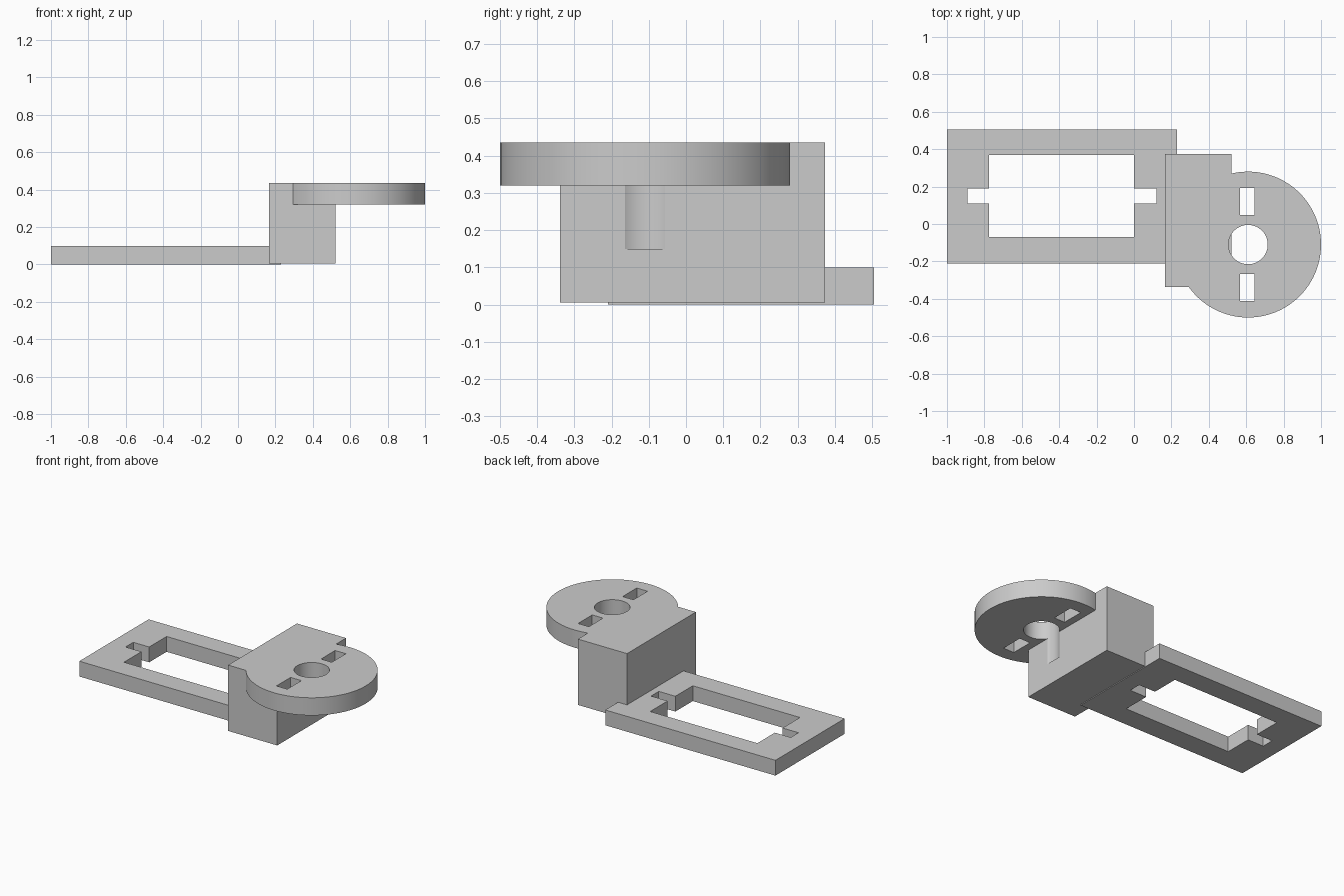
import bpy

default = bpy.data.objects.get("Cube")
if default:
    bpy.data.objects.remove(default, do_unlink=True)

grey = bpy.data.materials.new("plain grey")
grey.use_nodes = True
GREY = (0.6, 0.6, 0.6, 1)
grey.diffuse_color = GREY
grey.node_tree.nodes["Principled BSDF"].inputs["Base Color"].default_value = GREY


def finish(name):
    ob = bpy.context.object
    ob.name = name
    ob.data.materials.append(grey)
    return ob


def box(name, x, y, z):
    """Box from its lower and upper limit on each axis."""
    bpy.ops.mesh.primitive_cube_add(size=1, location=[sum(r) / 2 for r in (x, y, z)])
    bpy.context.object.scale = [r[1] - r[0] for r in (x, y, z)]
    bpy.ops.object.transform_apply(location=True, rotation=False, scale=True)
    return finish(name)


def cylinder(name, radius, z):
    """Upright cylinder on the disc's axis."""
    bpy.ops.mesh.primitive_cylinder_add(vertices=96, radius=radius, depth=z[1] - z[0],
                                        location=(CX, CY, sum(z) / 2))
    return finish(name)


def combine(target, tool, operation):
    """Apply a boolean and remove the tool."""
    bpy.context.view_layer.objects.active = target
    mod = target.modifiers.new(operation, "BOOLEAN")
    mod.operation = operation
    mod.solver = "EXACT"
    mod.object = tool
    bpy.ops.object.modifier_apply(modifier=mod.name)
    bpy.data.objects.remove(tool, do_unlink=True)


CX, CY = 0.61, -0.11
TOP = 0.435
THROUGH = (-0.1, 0.6)

# Flat frame with a rectangular window and a notch at each end
frame = box("mounting_frame", (-1, 0.23), (-0.21, 0.505), (0, 0.1))
combine(frame, box("window", (-0.775, 0), (-0.07, 0.37), THROUGH), "DIFFERENCE")
combine(frame, box("notches", (-0.89, 0.12), (0.11, 0.19), THROUGH), "DIFFERENCE")

# Riser block joined to the round head
bracket = box("riser_and_round_head", (0.165, 0.52), (-0.338, 0.373), (0.005, TOP))
combine(bracket, cylinder("round_head", 0.39, (0.32, TOP)), "UNION")

# Centre hole, which also scoops a groove into the riser
combine(bracket, cylinder("centre_hole", 0.105, (0.15, 0.6)), "DIFFERENCE")

# Slots in front of and behind the hole
for side in (-1, 1):
    near, far = CY + side * 0.157, CY + side * 0.303
    combine(bracket, box("slot", (0.567, 0.645), sorted((near, far)), (0.25, 0.6)), "DIFFERENCE")

# Smooth round walls with sharp rims
bpy.ops.object.select_all(action="DESELECT")
bracket.select_set(True)
bpy.context.view_layer.objects.active = bracket
bpy.ops.object.shade_smooth_by_angle(angle=0.5)
